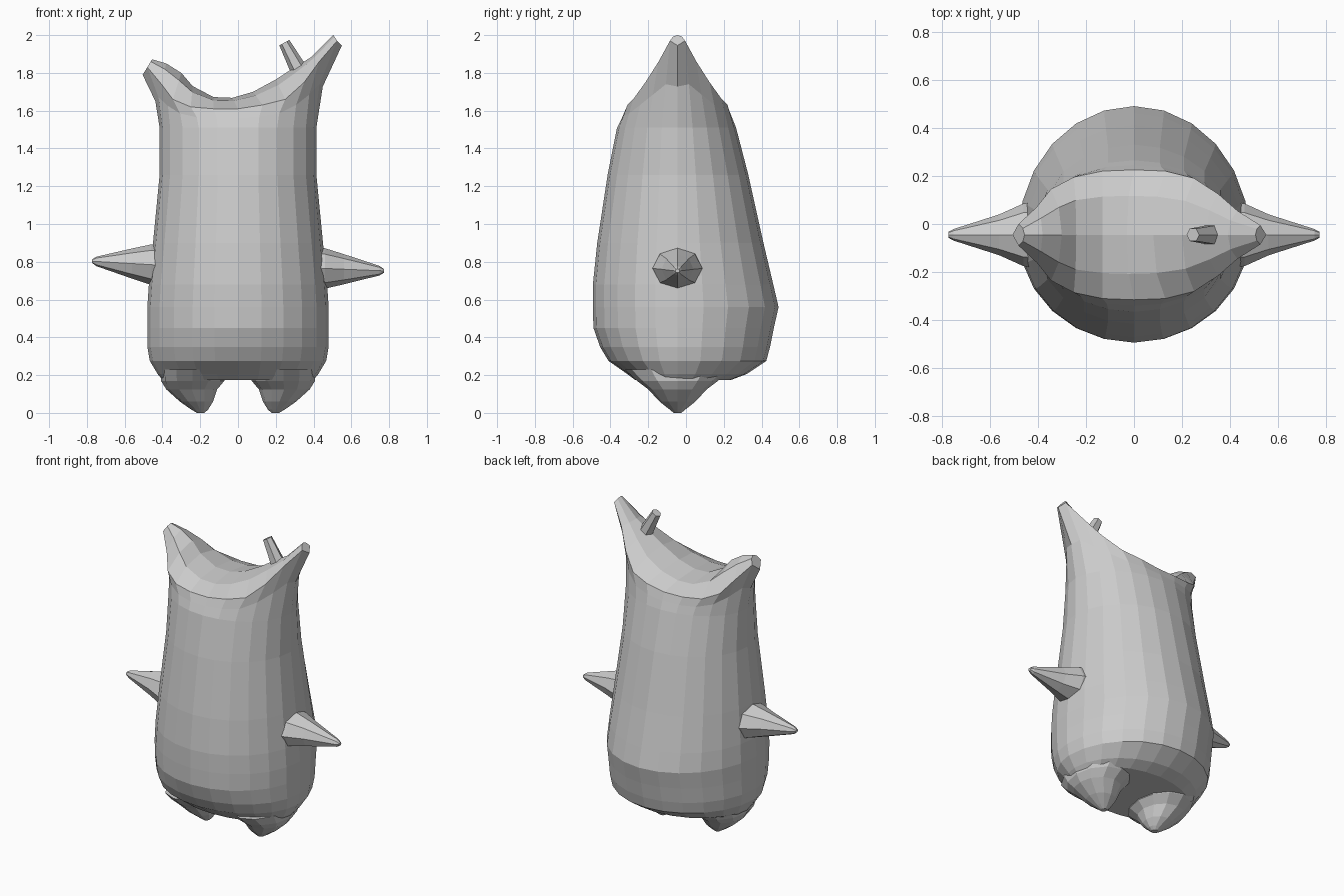
import bpy, bmesh
from math import sin, cos, pi
from mathutils import Vector

if "Cube" in bpy.data.objects:
    bpy.data.objects.remove(bpy.data.objects["Cube"])

YC = -0.045  # depth of the ears, arms and legs


def finish(name, bm):
    bmesh.ops.recalc_face_normals(bm, faces=bm.faces)
    me = bpy.data.meshes.new(name)
    bm.to_mesh(me)
    bm.free()
    ob = bpy.data.objects.new(name, me)
    bpy.context.collection.objects.link(ob)
    return ob


def bridge(bm, rings):
    """Skin a list of closed rings and return their vertices."""
    vs = [[bm.verts.new(p) for p in r] for r in rings]
    n = len(vs[0])
    for a, b in zip(vs, vs[1:]):
        for i in range(n):
            j = (i + 1) % n
            bm.faces.new((a[i], a[j], b[j], b[i]))
    return vs


def loft(name, rings):
    bm = bmesh.new()
    vs = bridge(bm, rings)
    bm.faces.new(vs[0])
    bm.faces.new(vs[-1])
    return finish(name, bm)


def ring(c, u, v, n):
    """n-sided ring about c with half axes u and v."""
    c, u, v = Vector(c), Vector(u), Vector(v)
    return [c + u * cos(2 * pi * i / n) + v * sin(2 * pi * i / n) for i in range(n)]


# Body cross-sections: z, half width, front y, back y
SECTIONS = [
    (0.175, 0.40, -0.27, 0.24), (0.205, 0.425, -0.31, 0.32),
    (0.275, 0.467, -0.41, 0.425), (0.35, 0.48, -0.455, 0.445),
    (0.45, 0.48, -0.49, 0.465), (0.56, 0.48, -0.493, 0.49),
    (0.68, 0.472, -0.493, 0.462), (0.90, 0.45, -0.47, 0.41),
    (1.26, 0.415, -0.415, 0.33), (1.51, 0.415, -0.365, 0.265),
]
# Head columns from left ear to right ear: rim x, half depth, rim z, ridge x, ridge z
HEAD = [
    (-0.505, 0, 1.79, -0.505, 1.79), (-0.48, 0.045, 1.83, -0.455, 1.872),
    (-0.405, 0.115, 1.74, -0.38, 1.85), (-0.345, 0.19, 1.66, -0.30, 1.80),
    (-0.25, 0.24, 1.62, -0.24, 1.73), (-0.13, 0.265, 1.61, -0.13, 1.672),
    (0, 0.27, 1.61, -0.03, 1.668), (0.13, 0.265, 1.63, 0.08, 1.70),
    (0.25, 0.235, 1.66, 0.20, 1.765), (0.35, 0.17, 1.75, 0.30, 1.83),
    (0.43, 0.10, 1.86, 0.39, 1.885), (0.525, 0.04, 1.97, 0.505, 2.0),
    (0.55, 0, 1.945, 0.55, 1.945),
]

# Body with the two ears pulled out of its open rim
N = 24
rings = []
for z, w, front, back in SECTIONS:
    pts = []
    for i in range(N):
        a = pi + 2 * pi * i / N
        depth = (YC - front) if sin(a) < 0 else (back - YC)
        pts.append(Vector((w * cos(a), YC + depth * sin(a), z)))
    rings.append(pts)
rim = []
for i in range(N):
    x, d, z, _, _ = HEAD[i if i <= 12 else N - i]
    rim.append(Vector((x, YC + (-d if i <= 12 else d), z)))
neck = []
for p, q in zip(rings[-1], rim):
    m = p.lerp(q, 0.5)
    m.x = p.x + (q.x - p.x) * 0.25
    neck.append(m)
bm = bmesh.new()
vs = bridge(bm, rings + [neck, rim])
bm.faces.new(vs[0])

# Saddle between the ears, one column of points per rim pair
edge = vs[-1]
cols = []
for k in range(1, 12):
    x, d, z, rx, rz = HEAD[k]
    mid = [bm.verts.new((x + (rx - x) * t, YC + s * d * 0.6, z + (rz - z) * t))
           for s, t in ((-1, 0.72), (0, 1), (1, 0.72))]
    cols.append([edge[k]] + mid + [edge[N - k]])
for a, b in zip(cols, cols[1:]):
    for i in range(4):
        bm.faces.new((a[i], a[i + 1], b[i + 1], b[i]))
bm.faces.new([edge[0]] + cols[0])
bm.faces.new([edge[12]] + cols[-1])
finish("body", bm)

# Legs: z, centre x, x radius, y radius
LEG = [(0.23, 0.24, 0.17, 0.28), (0.17, 0.24, 0.168, 0.215), (0.125, 0.245, 0.135, 0.155),
       (0.06, 0.22, 0.088, 0.095), (0.018, 0.203, 0.045, 0.042), (0.0, 0.198, 0.02, 0.02)]
# Arms: x, y radius, z radius
ARM = [(0.38, 0.14, 0.115), (0.46, 0.13, 0.107), (0.56, 0.085, 0.08),
       (0.75, 0.024, 0.025), (0.772, 0.012, 0.01)]
for side, label, z0, z1 in ((-1, "left", 0.78, 0.803), (1, "right", 0.768, 0.752)):
    loft(label + "_leg", [ring((side * cx, YC, z), (rx, 0, 0), (0, ry, 0), 12)
                          for z, cx, rx, ry in LEG])
    loft(label + "_arm", [ring((side * x, YC, z0 + (z1 - z0) * (x - 0.38) / 0.39),
                               (0, 0, rz), (0, ry, 0), 8) for x, ry, rz in ARM])

# Small stub on the right ear
axis = Vector((-0.48, 0, 0.88)).normalized()
across = Vector((axis.z, 0, -axis.x))
loft("ear_stub", [ring(c, across * r, (0, r, 0), 6)
                  for c, r in (((0.32, YC, 1.82), 0.045), ((0.245, YC, 1.96), 0.03))])
